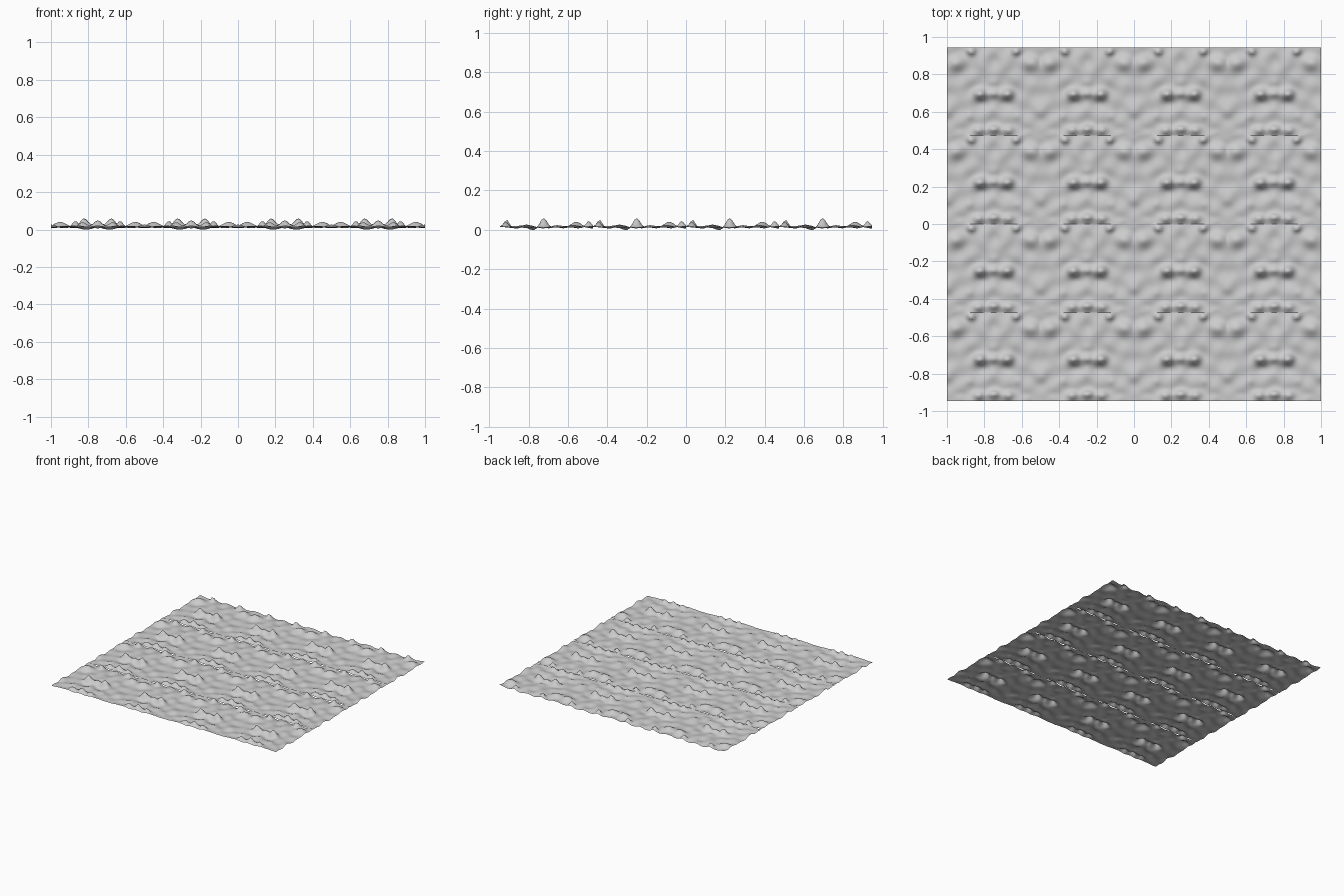
import bpy, bmesh, math

if "Cube" in bpy.data.objects:
    bpy.data.objects.remove(bpy.data.objects["Cube"])

W, D = 0.25, 0.4725      # half-tile width, tile depth
NX, NY = 20, 38

# Bumps on one half tile: u, v, height, spread u, spread v
BUMPS = [
    (0.075, 0.222, 0.042, 0.030, 0.024),   # twin peaks
    (0.000, 0.225, 0.026, 0.028, 0.022),   # saddle between the peaks
    (0.000, 0.285, 0.012, 0.035, 0.025),   # small knoll behind
    (0.120, 0.450, 0.034, 0.022, 0.018),   # corner bumps at the back edge
    (0.000, 0.035, 0.034, 0.030, 0.018),   # front ridge lobes
    (0.080, 0.030, 0.030, 0.028, 0.018),
    (0.210, 0.390, 0.024, 0.045, 0.038),   # side mound
    (0.250, 0.120, 0.012, 0.040, 0.030),   # low side swell
    (0.130, 0.105, 0.010, 0.022, 0.022),
    (0.060, 0.370, 0.010, 0.050, 0.035),
    (0.180, 0.010, 0.012, 0.030, 0.020),
]


def height(u, v):
    z = 0.013
    z += 0.004 * math.cos(u * 52) * math.cos(v * 40)
    z += 0.003 * math.sin(v * 60 + u * 20)
    for cu, cv, h, su, sv in BUMPS:
        z += h * math.exp(-((u - cu) / su) ** 2 - ((v - cv) / sv) ** 2)
    # trough in front of the twin peaks
    z -= 0.009 * math.exp(-((u - 0.07) / 0.06) ** 2 - ((v - 0.17) / 0.025) ** 2)
    return max(z, 0.0)


# Half tile of rippled ground
bm = bmesh.new()
rows = []
for j in range(NY + 1):
    v = D * j / NY
    rows.append([bm.verts.new((W * i / NX, v, height(W * i / NX, v)))
                 for i in range(NX + 1)])
for j in range(NY):
    for i in range(NX):
        f = bm.faces.new((rows[j][i], rows[j][i + 1],
                          rows[j + 1][i + 1], rows[j + 1][i]))
        f.smooth = True
low = min(v.co.z for v in bm.verts)
for v in bm.verts:
    v.co.z -= low
mesh = bpy.data.meshes.new("rippled_ground")
bm.to_mesh(mesh)
bm.free()
ground = bpy.data.objects.new("rippled_ground", mesh)
bpy.context.collection.objects.link(ground)
ground.location = (-3 * W, -2 * D, 0)

# Mirror to a full tile, then repeat four by four
mirror = ground.modifiers.new("mirror", 'MIRROR')
mirror.merge_threshold = 0.0005
for name, offset in (("columns", (2 * W, 0, 0)), ("rows", (0, D, 0))):
    arr = ground.modifiers.new(name, 'ARRAY')
    arr.count = 4
    arr.use_relative_offset = False
    arr.use_constant_offset = True
    arr.constant_offset_displace = offset
    arr.use_merge_vertices = True
    arr.merge_threshold = 0.0005
